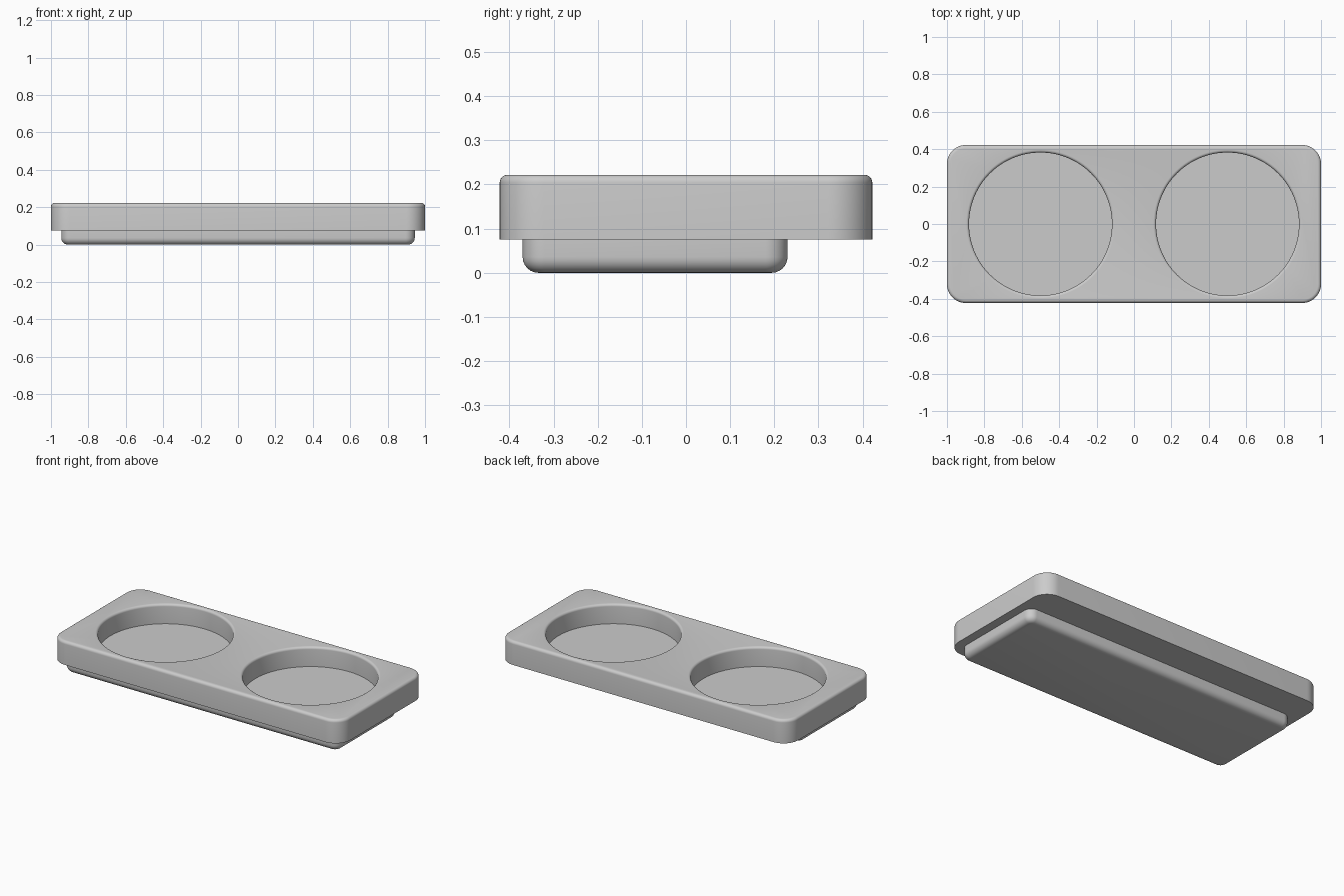
import bpy
import bmesh
from math import sin, cos, pi

if "Cube" in bpy.data.objects:
    bpy.data.objects.remove(bpy.data.objects["Cube"])

grey = bpy.data.materials.new("light grey")
grey.use_nodes = True
colour = (0.6, 0.6, 0.6, 1)
grey.diffuse_color = colour
grey.node_tree.nodes["Principled BSDF"].inputs["Base Color"].default_value = colour


def rounded_rect(hx, hy, r, inset, steps=12):
    """Outline of a rounded rectangle, pulled inward by inset."""
    pts = []
    for q, (sx, sy) in enumerate([(1, 1), (-1, 1), (-1, -1), (1, -1)]):
        for i in range(steps + 1):
            a = (q + i / steps) * pi / 2
            pts.append((sx * (hx - r) + (r - inset) * cos(a),
                        sy * (hy - r) + (r - inset) * sin(a)))
    return pts


def circle(radius, steps=128):
    return [(radius * cos(2 * pi * i / steps), radius * sin(2 * pi * i / steps))
            for i in range(steps)]


def loft(name, rings, centre=(0, 0)):
    """Closed solid through (outline, height) rings, bottom to top."""
    bm = bmesh.new()
    loops = [[bm.verts.new((x + centre[0], y + centre[1], z)) for x, y in pts]
             for pts, z in rings]
    n = len(loops[0])
    for low, high in zip(loops, loops[1:]):
        for i in range(n):
            j = (i + 1) % n
            bm.faces.new((low[i], low[j], high[j], high[i]))
    bm.faces.new(loops[0][::-1])
    bm.faces.new(loops[-1])
    mesh = bpy.data.meshes.new(name)
    bm.to_mesh(mesh)
    bm.free()
    mesh.materials.append(grey)
    obj = bpy.data.objects.new(name, mesh)
    bpy.context.collection.objects.link(obj)
    return obj


def activate(obj):
    bpy.ops.object.select_all(action="DESELECT")
    obj.select_set(True)
    bpy.context.view_layer.objects.active = obj


def quarter(steps=6):
    return [i / steps * pi / 2 for i in range(steps + 1)]


# Tray body: sharp lower edge, rounded upper edge
top, bottom, soft = 0.222, 0.075, 0.018
rings = [(rounded_rect(1, 0.422, 0.1, 0), bottom)]
rings += [(rounded_rect(1, 0.422, 0.1, soft * (1 - cos(a))),
           top - soft * (1 - sin(a))) for a in quarter()]
tray = loft("tray", rings)

# Two round recesses with softened rims
floor, radius, rim = 0.1, 0.382, 0.015
for side in (-1, 1):
    rings = [(circle(radius), floor)]
    rings += [(circle(radius + rim * (1 - cos(a))),
               top - rim * (1 - sin(a))) for a in quarter()]
    rings.append((circle(radius + rim), top + 0.1))
    cutter = loft("recess_cutter", rings, (side * 0.5, 0))
    cutter.hide_render = True
    cut = tray.modifiers.new("recess", "BOOLEAN")
    cut.operation = "DIFFERENCE"
    cut.solver = "EXACT"
    cut.object = cutter
    activate(tray)
    bpy.ops.object.modifier_apply(modifier=cut.name)
    bpy.data.objects.remove(cutter)

# Base: offset toward the front, rounded lower edge
curve = 0.036
rings = [(rounded_rect(0.945, 0.3, 0.05, curve * (1 - sin(a))),
          curve * (1 - cos(a))) for a in quarter()]
rings.append((rounded_rect(0.945, 0.3, 0.05, 0), bottom + 0.005))
base = loft("base", rings, (0, -0.07))

for obj in (tray, base):
    activate(obj)
    bpy.ops.object.shade_smooth_by_angle(angle=pi / 6)
